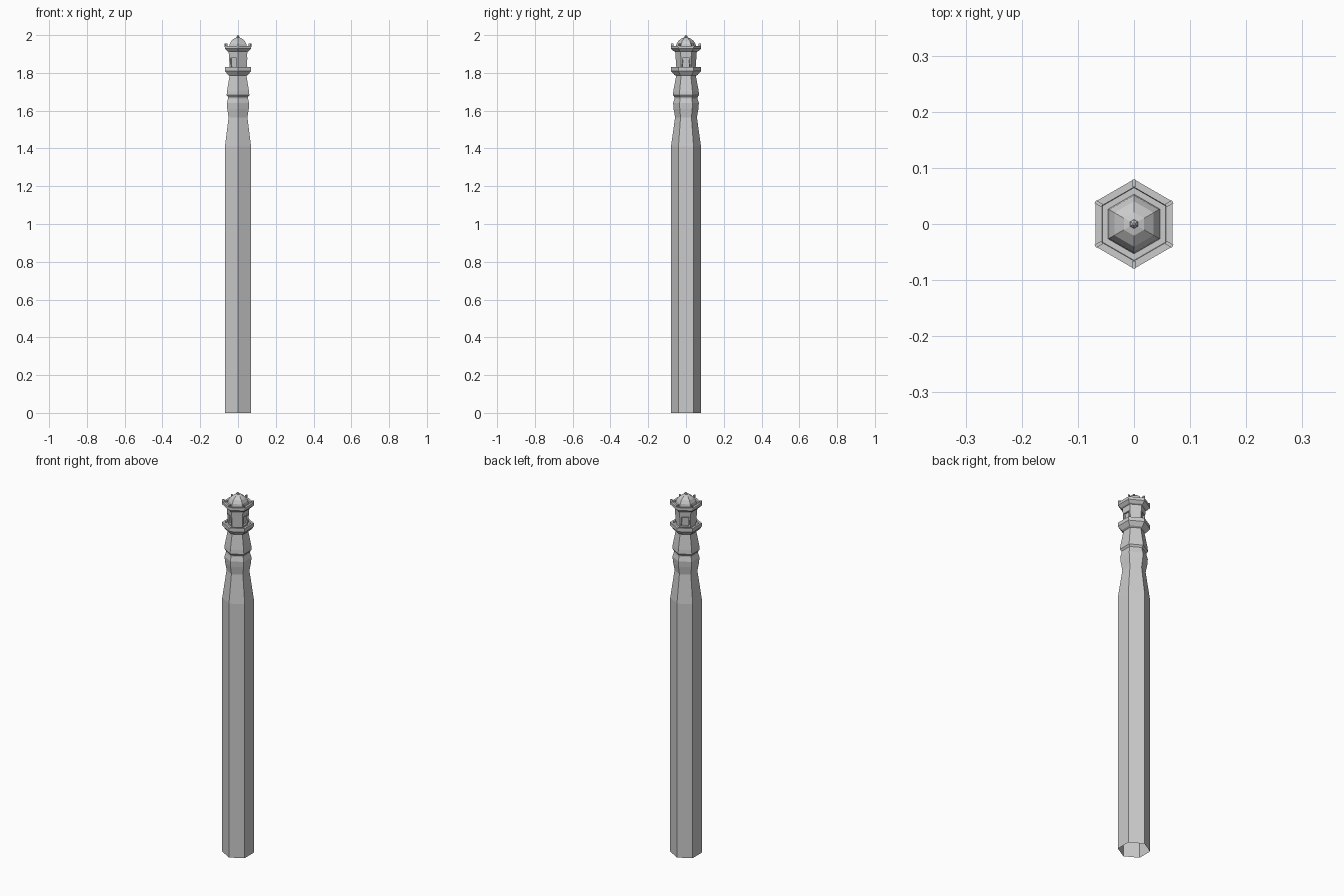
import bpy, bmesh, math
from mathutils import Matrix

if "Cube" in bpy.data.objects:
    bpy.data.objects.remove(bpy.data.objects["Cube"])

C30 = math.cos(math.pi / 6)


def finish(name, bm):
    me = bpy.data.meshes.new(name)
    bm.to_mesh(me)
    bm.free()
    ob = bpy.data.objects.new(name, me)
    bpy.context.collection.objects.link(ob)
    return ob


def hex_lathe(profile):
    """Hexagonal lathe of (half width across flats, z); corners on the y axis."""
    bm = bmesh.new()
    rings = []
    for a, z in profile:
        r = a / C30
        rings.append([bm.verts.new((r * math.cos(math.radians(30 + 60 * i)),
                                    r * math.sin(math.radians(30 + 60 * i)), z))
                      for i in range(6)])
    for lo, hi in zip(rings, rings[1:]):
        for i in range(6):
            j = (i + 1) % 6
            bm.faces.new((lo[i], lo[j], hi[j], hi[i]))
    return bm, rings


# Long shaft with tapered neck, open underneath
bm, _ = hex_lathe([(.069, 0), (.069, 1.41), (.05, 1.565), (.057, 1.61), (.059, 1.64),
                   (.053, 1.663), (.053, 1.672)])
finish("shaft", bm)

# Flared upper column and gallery platform
bm, _ = hex_lathe([(.053, 1.672), (.06, 1.682), (.058, 1.705), (.045, 1.785),
                   (.054, 1.79), (.069, 1.81), (.069, 1.83), (.058, 1.83),
                   (.057, 1.822), (.04, 1.822)])
finish("gallery", bm)

# Lantern room with framed recessed windows on alternate sides
bm, rings = hex_lathe([(.044, 1.822), (.048, 1.888), (.05, 1.917)])
bm.normal_update()
windows = []
for f in bm.faces:
    c = f.calc_center_median()
    ang = round(math.degrees(math.atan2(c.y, c.x))) % 120
    if c.z < 1.88 and ang == 0:
        windows.append(f)
bmesh.ops.inset_individual(bm, faces=windows, thickness=.008)
bmesh.ops.inset_individual(bm, faces=windows, thickness=.001, depth=.002)
bmesh.ops.inset_individual(bm, faces=windows, thickness=.004)
bmesh.ops.inset_individual(bm, faces=windows, thickness=.001, depth=-.008)
finish("lantern_room", bm)

# Eave ring under the dome
bm, _ = hex_lathe([(.05, 1.912), (.057, 1.915), (.069, 1.928), (.069, 1.943),
                   (.057, 1.943), (.056, 1.937), (.04, 1.937)])
finish("eave", bm)

# Small blocks on the eave corners
bm = bmesh.new()
for i in range(6):
    m = (Matrix.Rotation(math.radians(30 + 60 * i), 4, 'Z')
         @ Matrix.Translation((.0725, 0, 1.946))
         @ Matrix.Diagonal((.014, .006, .018, 1)))
    bmesh.ops.create_cube(bm, size=1, matrix=m)
finish("corner_blocks", bm)

# Faceted dome
bm, rings = hex_lathe([(.046, 1.937), (.044, 1.952), (.035, 1.97), (.018, 1.984), (.004, 1.988)])
bm.faces.new(rings[-1])
finish("dome", bm)

# Finial
bm, rings = hex_lathe([(.004, 1.985), (.007, 1.989), (.007, 1.993), (.002, 2.0)])
bm.faces.new(rings[-1])
finish("finial", bm)
